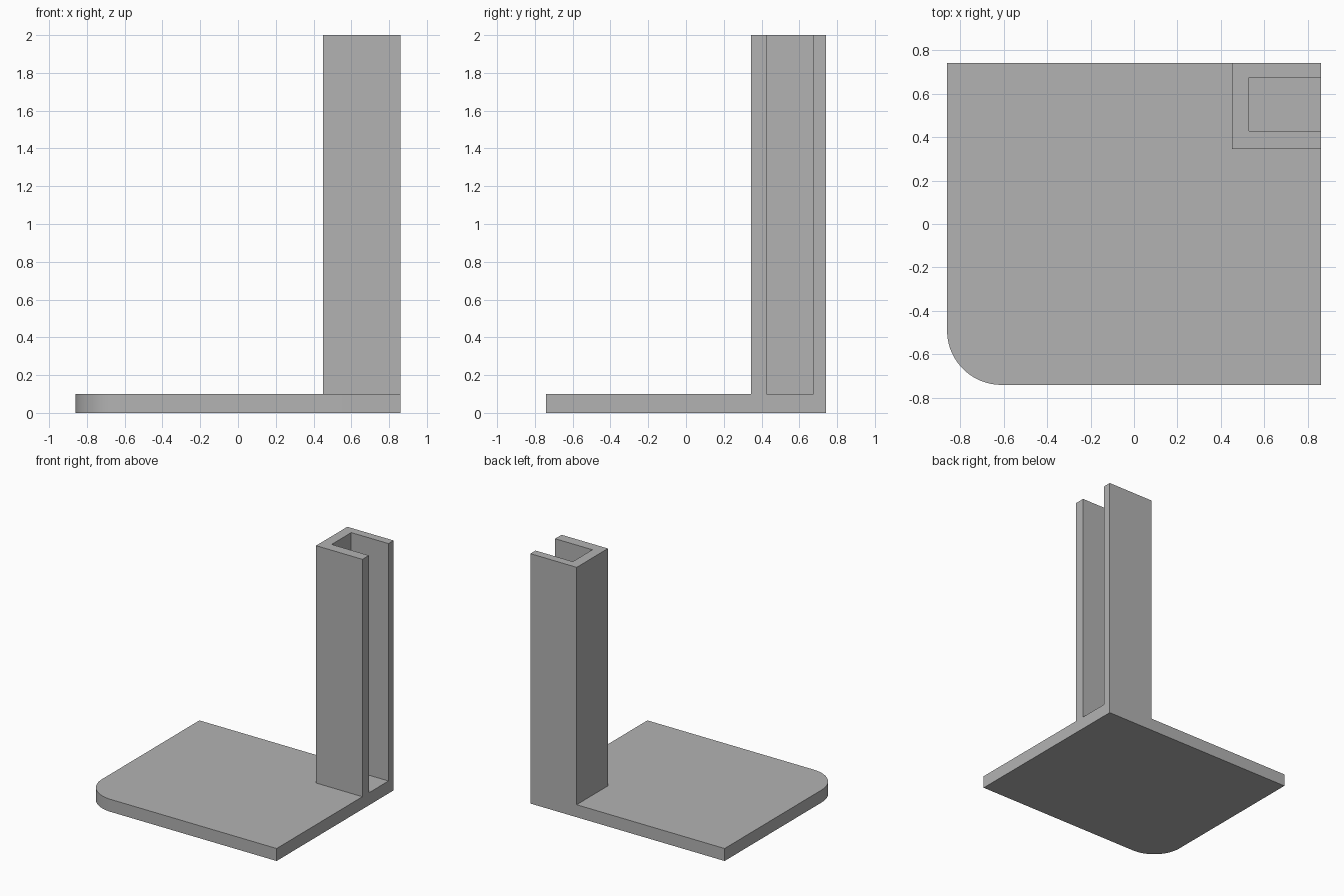
import bpy
import bmesh
from math import cos, sin, pi

if "Cube" in bpy.data.objects:
    bpy.data.objects.remove(bpy.data.objects["Cube"], do_unlink=True)

GREY = (0.45, 0.45, 0.45, 1.0)
grey = bpy.data.materials.new("plain grey")
grey.use_nodes = True
grey.diffuse_color = GREY
grey.node_tree.nodes["Principled BSDF"].inputs["Base Color"].default_value = GREY


def extrude_profile(name, outline, bottom, top):
    """Extrude a counter-clockwise outline in x, y into a solid."""
    bm = bmesh.new()
    face = bm.faces.new([bm.verts.new((x, y, bottom)) for x, y in outline])
    grown = bmesh.ops.extrude_face_region(bm, geom=[face], use_keep_orig=True)
    moved = [v for v in grown["geom"] if isinstance(v, bmesh.types.BMVert)]
    bmesh.ops.translate(bm, verts=moved, vec=(0, 0, top - bottom))
    bmesh.ops.recalc_face_normals(bm, faces=bm.faces)
    mesh = bpy.data.meshes.new(name)
    bm.to_mesh(mesh)
    bm.free()
    mesh.materials.append(grey)
    obj = bpy.data.objects.new(name, mesh)
    bpy.context.collection.objects.link(obj)
    bpy.ops.object.select_all(action="DESELECT")
    obj.select_set(True)
    bpy.context.view_layer.objects.active = obj
    bpy.ops.object.shade_smooth_by_angle()
    return obj


W, D = 0.86, 0.74          # half width and half depth
THICK, HEIGHT = 0.10, 2.0
RADIUS, STEPS = 0.25, 24

# Base plate with one rounded front corner
corner = [(-W + RADIUS * (1 + cos(a)), -D + RADIUS * (1 + sin(a)))
          for a in (pi + i * pi / 2 / STEPS for i in range(STEPS + 1))]
extrude_profile("base_plate", corner + [(W, -D), (W, D), (-W, D)], 0, THICK)

# Upright channel, open towards the side
x0, xi = 0.45, 0.53        # outer and inner face of the web
y0, yi0, yi1 = 0.345, 0.427, 0.675
channel = [(x0, y0), (W, y0), (W, yi0), (xi, yi0),
           (xi, yi1), (W, yi1), (W, D), (x0, D)]
extrude_profile("upright_channel", channel, THICK, HEIGHT)
